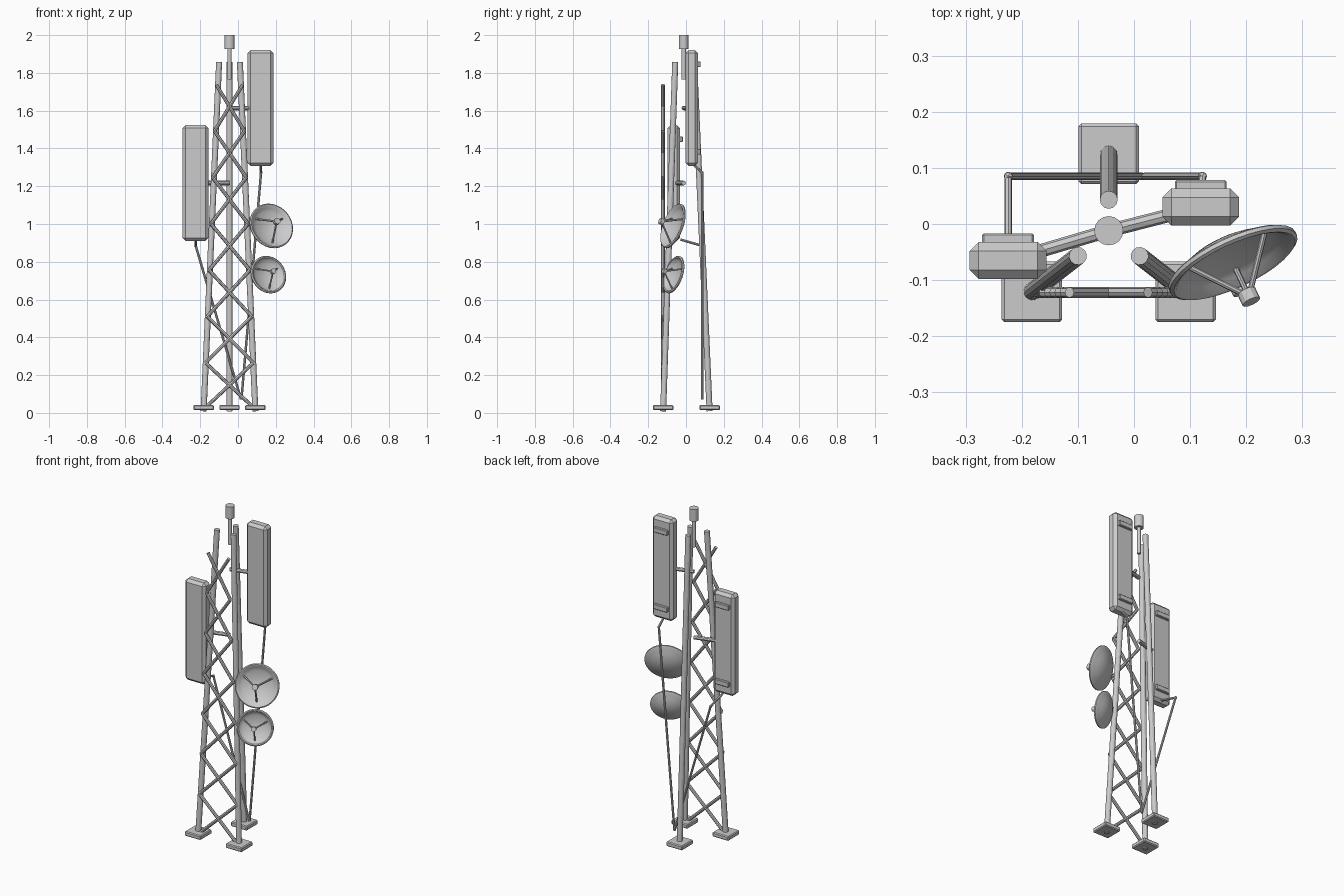
import bpy, bmesh
from math import sin, cos, pi, radians
from mathutils import Vector, Matrix

if "Cube" in bpy.data.objects:
    bpy.data.objects.remove(bpy.data.objects["Cube"])

CX = -0.045          # tower axis in x
POLE_Y = -0.012


def finish(name, bm, mat=None):
    me = bpy.data.meshes.new(name)
    bmesh.ops.recalc_face_normals(bm, faces=bm.faces)
    bm.to_mesh(me)
    bm.free()
    ob = bpy.data.objects.new(name, me)
    if mat:
        ob.matrix_world = mat
    bpy.context.collection.objects.link(ob)
    return ob


def add_rod(bm, a, b, r, n=8):
    a, b = Vector(a), Vector(b)
    d = b - a
    m = Matrix.Translation((a + b) / 2) @ d.to_track_quat('Z', 'Y').to_matrix().to_4x4()
    bmesh.ops.create_cone(bm, cap_ends=True, segments=n, radius1=r, radius2=r,
                          depth=d.length, matrix=m)


def rods(name, segs, r, n=8):
    bm = bmesh.new()
    for a, b in segs:
        add_rod(bm, a, b, r, n)
    return finish(name, bm)


def box(name, center, size, bevel=0.0):
    bm = bmesh.new()
    bmesh.ops.create_cube(bm, size=1, matrix=Matrix.Translation(center) @ Matrix.Diagonal((*size, 1)))
    if bevel:
        bmesh.ops.bevel(bm, geom=bm.edges[:], offset=bevel, segments=1, affect='EDGES', profile=0.5)
    return finish(name, bm)


# Legs and foot pads
for name, foot, top in (
        ("front_left", (-0.182, -0.121), (-0.100, -0.057)),
        ("front_right", (0.092, -0.121), (0.010, -0.057)),
        ("back", (CX, 0.125), (CX, 0.043))):
    rods(name + "_leg", [((*foot, 0.009), (*top, 1.857))], 0.016, 12)
    box(name + "_foot_pad", (*foot, 0.028), (0.108, 0.108, 0.027), 0.005)

# Crossed lattice on the front face
BAYS, Z0, Z1, BY = 7, 0.02, 1.737, -0.122
half = lambda z: 0.137 - 0.067 * z / Z1
levels = [Z0 + (Z1 - Z0) * i / BAYS for i in range(BAYS + 1)]
for side, s in (("left", -1), ("right", 1)):
    segs = []
    for i in range(BAYS):
        t = s if i % 2 == 0 else -s
        lo, hi = levels[i], levels[i + 1]
        segs.append(((CX + t * half(lo), BY, lo), (CX - t * half(hi), BY, hi)))
    rods("lattice_brace_" + side, segs, 0.0095)

# Top whip with its canister
rods("top_mast", [((CX, POLE_Y, 1.765), (CX, POLE_Y, 1.93))], 0.011, 12)
rods("top_canister", [((CX, POLE_Y, 1.927), (CX, POLE_Y, 2.0))], 0.026, 16)

# Panel antennas, rear clamps and support arms
for side, x, y, z in (("left", -0.2245, -0.065, 1.217), ("right", 0.119, 0.030, 1.614)):
    box(side + "_panel", (x, y, z), (0.137, 0.066, 0.612), 0.016)
    for lab, dz in (("upper", 0.232), ("lower", -0.232)):
        box(f"{side}_{lab}_clamp", (x, y + 0.038, z + dz), (0.092, 0.020, 0.03), 0.003)
    rods(side + "_panel_arm", [((CX, POLE_Y, z), (x, y, z))], 0.012)


# Dishes: bowl, rim, struts and feed, modelled along local +Z
def dish(name, center, R, azim, elev):
    a, e = radians(azim), radians(elev)
    fwd = Vector((sin(a) * cos(e), -cos(a) * cos(e), sin(e)))
    right = Vector((cos(a), sin(a), 0))
    up = fwd.cross(right)
    mat = Matrix((right, up, fwd)).transposed().to_4x4()
    mat.translation = center
    depth, N, th = 0.30 * R, 32, 0.005
    bowl_z = lambda r: depth * ((r / R) ** 2 - 1)

    # lathe: inner bowl out to a rolled rim, then the back of the bowl
    rr = [R * k / 7 for k in range(8)]
    prof = [(r, bowl_z(r)) for r in rr[:-1]]
    prof += [(R - 0.006, 0.005), (R, 0.007), (R + 0.006, 0.003), (R + 0.006, -0.004), (R, -0.008)]
    prof += [(r, bowl_z(r) - th) for r in reversed(rr[:-1])]
    bm = bmesh.new()
    vs = [bm.verts.new((r, 0, z)) for r, z in prof]
    es = [bm.edges.new(p) for p in zip(vs, vs[1:])]
    bmesh.ops.spin(bm, geom=vs + es, cent=(0, 0, 0), axis=(0, 0, 1), angle=2 * pi, steps=N)
    bmesh.ops.remove_doubles(bm, verts=bm.verts[:], dist=1e-5)
    ob = finish(name + "_bowl", bm, mat)
    for p in ob.data.polygons:
        p.use_smooth = True
    ob.data.set_sharp_from_angle(angle=radians(35))

    tip = Vector((0, 0, 0.60 * R))
    bm = bmesh.new()
    for deg in (30, 150, 270):
        t, r = radians(deg), 0.75 * R
        add_rod(bm, (r * cos(t), r * sin(t), bowl_z(r)), tip, 0.045 * R)
    finish(name + "_struts", bm, mat)
    bm = bmesh.new()
    add_rod(bm, tip - Vector((0, 0, 0.09 * R)), tip + Vector((0, 0, 0.09 * R)), 0.145 * R, 12)
    finish(name + "_feed", bm, mat)


dish("upper_dish", (0.1765, -0.069, 0.990), 0.118, 25, 19)
dish("lower_dish", (0.161, -0.066, 0.732), 0.097, 27, 17)

# Feeder cables running from the panels down to the base
for side, pts in (
        ("left", [(-0.224, -0.03, 0.918), (-0.224, 0.085, 0.885), (0.016, 0.085, 0.072)]),
        ("right", [(0.119, 0.04, 1.315), (0.122, 0.085, 1.272), (0.018, 0.085, 0.072)])):
    rods(side + "_cable", list(zip(pts, pts[1:])), 0.0065)
    bm = bmesh.new()
    bmesh.ops.create_icosphere(bm, subdivisions=1, radius=0.009, matrix=Matrix.Translation(pts[1]))
    finish(side + "_cable_joint", bm)
